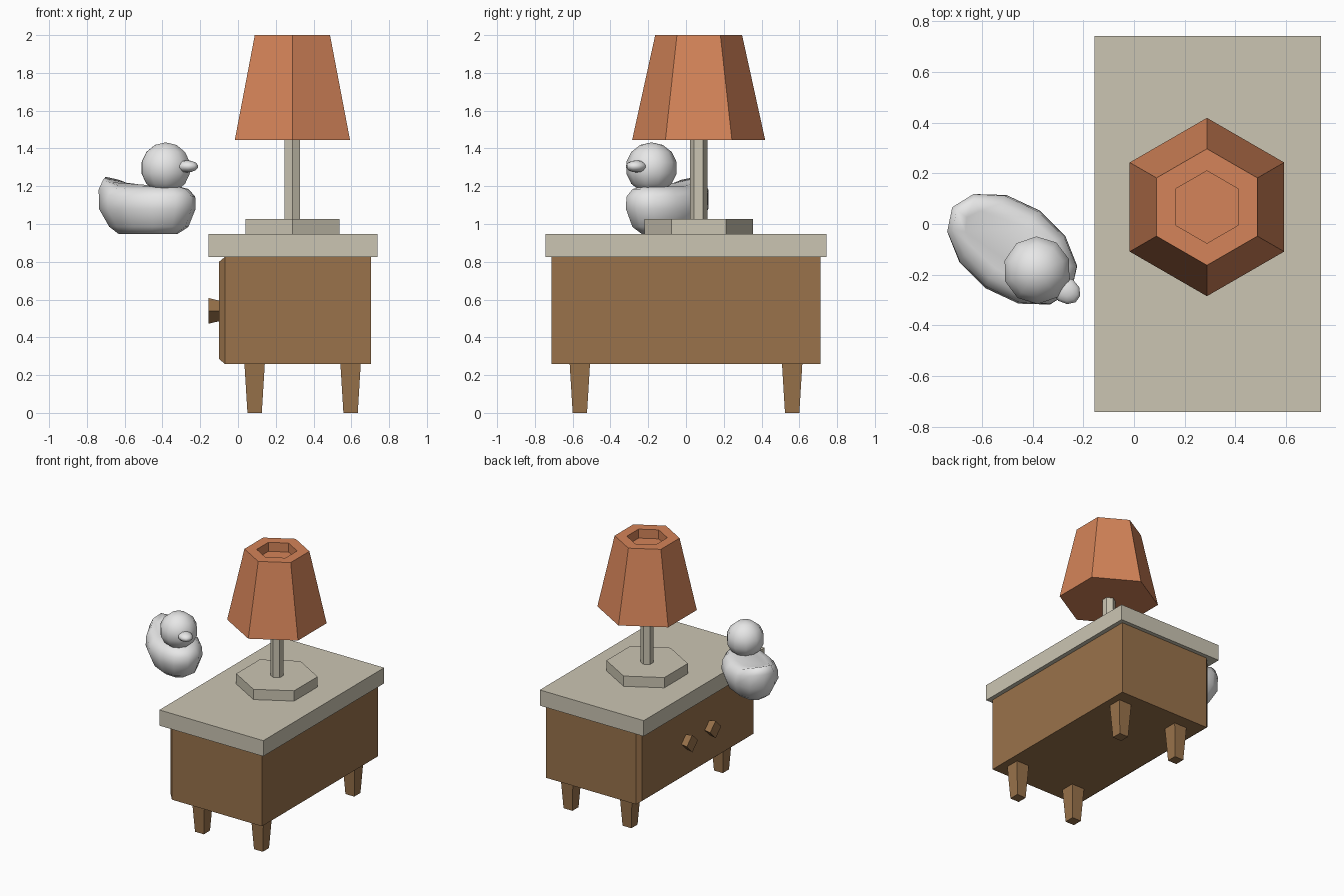
import bpy, bmesh, math
from mathutils import Vector, Matrix

if "Cube" in bpy.data.objects:
    bpy.data.objects.remove(bpy.data.objects["Cube"])


def material(name, rgb):
    m = bpy.data.materials.new(name)
    m.diffuse_color = (*rgb, 1)
    m.use_nodes = True
    m.node_tree.nodes["Principled BSDF"].inputs["Base Color"].default_value = m.diffuse_color
    return m


WOOD = material("brown wood", (0.32, 0.17, 0.07))
STONE = material("warm grey", (0.60, 0.56, 0.45))
ORANGE = material("orange shade", (0.66, 0.23, 0.10))
WHITE = material("pale grey", (0.80, 0.80, 0.80))


def finish(name, bm, mat, smooth=False):
    bmesh.ops.recalc_face_normals(bm, faces=bm.faces)
    me = bpy.data.meshes.new(name)
    bm.to_mesh(me)
    bm.free()
    me.materials.append(mat)
    for p in me.polygons:
        p.use_smooth = smooth
    ob = bpy.data.objects.new(name, me)
    bpy.context.collection.objects.link(ob)
    return ob


def loft(name, rings, mat, smooth=False):
    """Closed skin through rings of equal point count, capped at both ends."""
    bm = bmesh.new()
    vs = [[bm.verts.new(p) for p in r] for r in rings]
    n = len(vs[0])
    for a, b in zip(vs, vs[1:]):
        for i in range(n):
            j = (i + 1) % n
            bm.faces.new((a[i], a[j], b[j], b[i]))
    bm.faces.new(vs[0])
    bm.faces.new(vs[-1])
    return finish(name, bm, mat, smooth)


def rect(cx, cy, hx, hy, z):
    return [(cx + a * hx, cy + b * hy, z) for a, b in ((-1, -1), (1, -1), (1, 1), (-1, 1))]


def rect_x(x, hy, z0, z1):
    return [(x, -hy, z0), (x, hy, z0), (x, hy, z1), (x, -hy, z1)]


LX, LY = 0.288, 0.067


def hexagon(r, z):
    return [(LX + r * math.sin(i * math.pi / 3), LY + r * math.cos(i * math.pi / 3), z)
            for i in range(6)]


# Cabinet with a bevelled front, and its top
loft("cabinet_body", [rect_x(0.705, 0.712, 0.26, 0.825), rect_x(-0.07, 0.712, 0.26, 0.825),
                      rect_x(-0.10, 0.685, 0.285, 0.80)], WOOD)
loft("cabinet_top", [rect(0.291, 0, 0.447, 0.743, 0.825), rect(0.291, 0, 0.447, 0.743, 0.947)], STONE)

# Legs
for lx in (0.088, 0.596):
    for ly in (-0.562, 0.562):
        loft("leg", [rect(lx, ly, 0.038, 0.038, 0), rect(lx, ly, 0.054, 0.054, 0.262)], WOOD)

# Diamond knobs
for ky in (-0.142, 0.145):
    loft("knob", [[(x, ky + a * r, 0.54 + b * r) for a, b in ((1, 0), (0, 1), (-1, 0), (0, -1))]
                  for x, r in ((-0.098, 0.054), (-0.156, 0.068))], WOOD)

# Lamp
loft("lamp_base", [hexagon(0.288, 0.946), hexagon(0.288, 1.027)], STONE)
loft("lamp_pole", [hexagon(0.047, 1.026), hexagon(0.047, 1.46)], STONE)
loft("lamp_shade", [hexagon(0.352, 1.445), hexagon(0.23, 2.0),
                    hexagon(0.143, 2.0), hexagon(0.143, 1.93)], ORANGE)

# Toy bird, built facing local +x and turned into place
place = Matrix.Translation((-0.48, -0.10, 0)) @ Matrix.Rotation(math.radians(-35), 4, 'Z')


def body_ring(z, back, front, w, tail=0.0):
    ring = []
    for i in range(12):
        a = i * math.tau / 12
        c, s = math.cos(a), math.sin(a)
        lift = tail * max(0, -c - 0.45) / 0.55
        ring.append(place @ Vector(((front + back) / 2 + c * (front - back) / 2, s * w, z + lift)))
    return ring


loft("bird_body", [
    body_ring(0.946, -0.17, 0.18, 0.105),
    body_ring(0.985, -0.225, 0.245, 0.15),
    body_ring(1.08, -0.285, 0.285, 0.187),
    body_ring(1.145, -0.29, 0.285, 0.18, 0.05),
    body_ring(1.185, -0.27, 0.25, 0.145, 0.065),
    body_ring(1.198, -0.22, 0.20, 0.10, 0.03)], WHITE, True)


def blob(name, centre, size):
    bm = bmesh.new()
    bmesh.ops.create_uvsphere(bm, u_segments=10, v_segments=7, radius=1)
    bmesh.ops.transform(bm, verts=bm.verts,
                        matrix=place @ Matrix.Translation(centre) @ Matrix.Diagonal((*size, 1)))
    return finish(name, bm, WHITE, True)


blob("bird_head", (0.127, -0.012, 1.297), (0.137, 0.137, 0.135))
blob("bird_bill", (0.265, -0.012, 1.305), (0.064, 0.052, 0.032))
